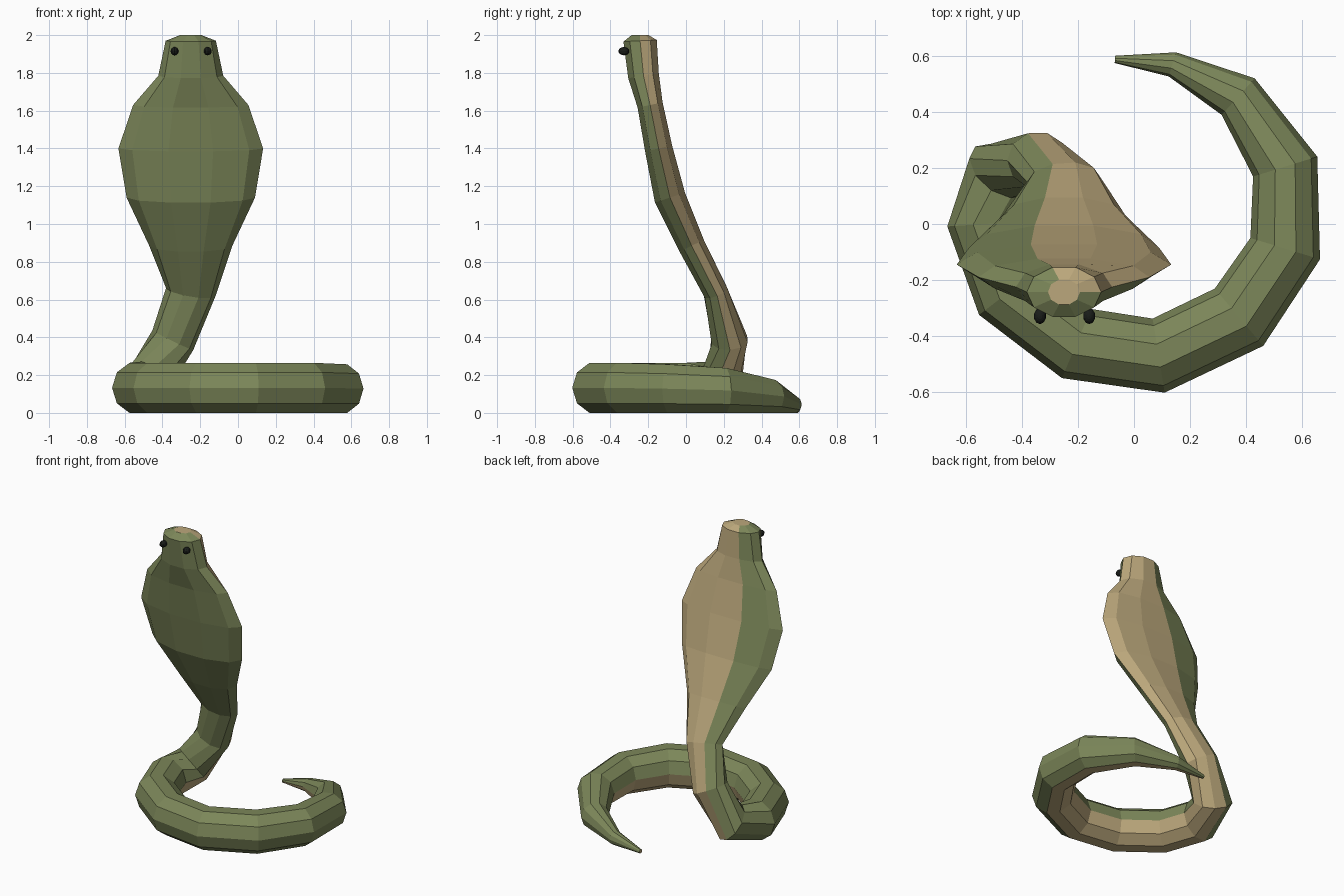
import bpy, bmesh, math
from mathutils import Vector

if "Cube" in bpy.data.objects:
    bpy.data.objects.remove(bpy.data.objects["Cube"])

SIDES = 10


def material(name, rgb):
    m = bpy.data.materials.new(name)
    m.diffuse_color = (*rgb, 1)
    m.use_nodes = True
    m.node_tree.nodes["Principled BSDF"].inputs["Base Color"].default_value = m.diffuse_color
    return m


green = material("scale_green", (0.20, 0.24, 0.10))
tan = material("belly_tan", (0.50, 0.39, 0.20))
black = material("eye_black", (0.01, 0.012, 0.01))

# Coil resting on the ground, tail first: x, y, radius
coil = [(-0.068, 0.588, 0.013), (0.137, 0.57, 0.045), (0.372, 0.455, 0.088),
        (0.54, 0.205, 0.12), (0.54, -0.088, 0.13), (0.375, -0.333, 0.134),
        (0.088, -0.47, 0.134), (-0.205, -0.427, 0.134), (-0.447, -0.243, 0.134),
        (-0.533, 0.0, 0.134)]

# Raised neck, hood and head: x, y, z, half width, half thickness
raised = [(-0.475, 0.19, 0.17, 0.128, 0.128), (-0.345, 0.23, 0.385, 0.12, 0.10),
          (-0.25, 0.157, 0.64, 0.133, 0.068), (-0.25, 0.03, 0.885, 0.22, 0.075),
          (-0.25, -0.085, 1.14, 0.34, 0.088), (-0.25, -0.145, 1.40, 0.383, 0.077),
          (-0.25, -0.19, 1.63, 0.305, 0.071), (-0.25, -0.225, 1.785, 0.172, 0.086),
          (-0.25, -0.243, 1.97, 0.133, 0.093), (-0.25, -0.243, 2.0, 0.057, 0.047)]

rings = [(x, y, r * 1.04 * 0.951, r, r * 1.04) for x, y, r in coil] + raised
centres = [Vector(r[:3]) for r in rings]

# Body: one ten-sided loft from the tail tip to the top of the head
bm = bmesh.new()
loops = []
for i, (c, (*_, a, b)) in enumerate(zip(centres, rings)):
    prev, nxt = centres[max(i - 1, 0)], centres[min(i + 1, len(rings) - 1)]
    flat = i < len(coil)
    if flat:
        t = nxt - prev
        t.z = 0
        t.normalize()
        side = t.cross(Vector((0, 0, 1)))
    else:
        # average of the two segment directions
        t = (c - prev).normalized()
        if nxt != c:
            t += (nxt - c).normalized()
        t.normalize()
        side = Vector((1, 0, 0))
        side = (side - t * side.dot(t)).normalized()
    down = t.cross(side)
    angles = [math.tau * k / SIDES for k in range(SIDES)]
    loops.append([bm.verts.new(c + side * a * math.cos(u) + down * b * math.sin(u))
                  for u in angles])

# Belly colour runs along three of the ten sides
for lo, hi in zip(loops, loops[1:]):
    for k in range(SIDES):
        n = (k + 1) % SIDES
        f = bm.faces.new((lo[k], lo[n], hi[n], hi[k]))
        f.material_index = 1 if k < 3 else 0
for cap in (loops[0], loops[-1]):
    bm.faces.new(cap).material_index = 1
bmesh.ops.recalc_face_normals(bm, faces=bm.faces)
mesh = bpy.data.meshes.new("snake_body")
bm.to_mesh(mesh)
bm.free()
mesh.materials.append(green)
mesh.materials.append(tan)
bpy.context.collection.objects.link(bpy.data.objects.new("snake_body", mesh))

# Eyes
for name, sx in (("eye_left", -1), ("eye_right", 1)):
    bpy.ops.mesh.primitive_uv_sphere_add(segments=10, ring_count=8, radius=0.022,
                                         location=(-0.248 + sx * 0.088, -0.329, 1.915))
    eye = bpy.context.object
    eye.name = name
    eye.scale.y = 1.3
    eye.data.materials.append(black)
